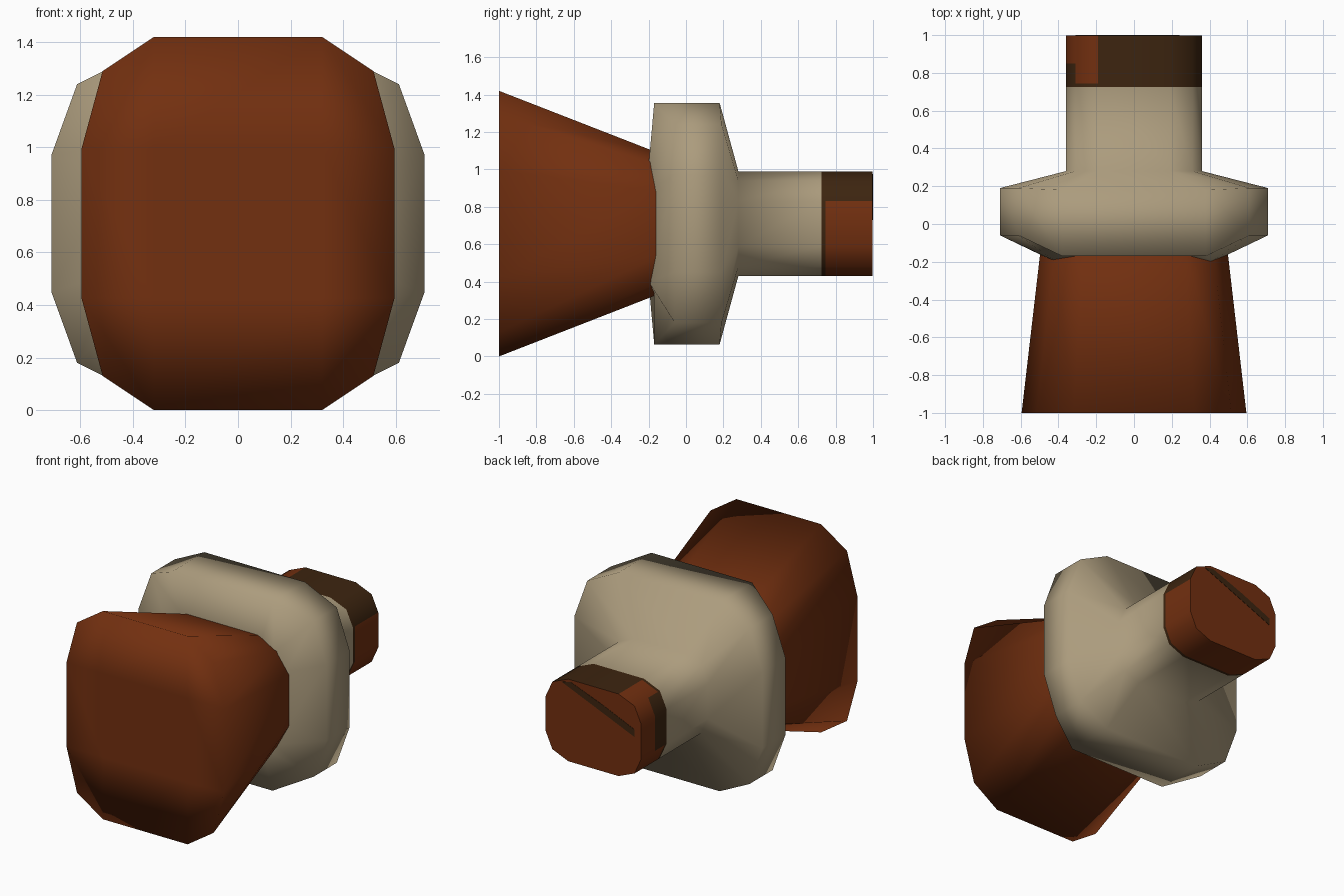
import bpy, bmesh, math

if "Cube" in bpy.data.objects:
    bpy.data.objects.remove(bpy.data.objects["Cube"])

CZ = 0.71  # height of the long axis


def material(name, rgb):
    m = bpy.data.materials.new(name)
    m.diffuse_color = (*rgb, 1)
    m.use_nodes = True
    m.node_tree.nodes["Principled BSDF"].inputs["Base Color"].default_value = m.diffuse_color
    return m


BROWN = material("rust_brown", (0.17, 0.029, 0.005))
DARK = material("dark_brown", (0.046, 0.018, 0.005))
CREAM = material("warm_beige", (0.41, 0.33, 0.205))


def ring(xs, zs, ys, half_round=((0, 2), (1, 1), (2, 0))):
    """12-point section; xs, zs = outer, corner, inner half sizes,
    ys = y of the side, corner and top points."""
    quarter = [(xs[a], zs[b], ys[i]) for i, (a, b) in enumerate(half_round)]
    pts = []
    for sx, sz in ((1, 1), (-1, 1), (-1, -1), (1, -1)):
        q = quarter if sx * sz > 0 else quarter[::-1]
        pts += [(sx * x, y, CZ + sz * z) for x, z, y in q]
    return pts


def grid_cap(bm, v, xi, zi):
    """Close a ring with a 3 x 3 patch of quads."""
    y = v[0].co.y
    c = [bm.verts.new((sx * xi, y, CZ + sz * zi))
         for sx, sz in ((1, 1), (-1, 1), (-1, -1), (1, -1))]
    for k in range(4):
        a = 3 * k
        bm.faces.new((v[a], v[a + 1], v[a + 2], c[k]))
        bm.faces.new((v[a + 2], v[(a + 3) % 12], c[(k + 1) % 4], c[k]))
    bm.faces.new(c)


def loft(name, rings, mats, cap_start=None, cap_end=None, rule=None, angle=None):
    bm = bmesh.new()
    loops = [[bm.verts.new(p) for p in r] for r in rings]
    for a, b in zip(loops, loops[1:]):
        for i in range(12):
            j = (i + 1) % 12
            bm.faces.new((a[i], a[j], b[j], b[i]))
    if cap_start:
        grid_cap(bm, loops[0], *cap_start)
    if cap_end:
        grid_cap(bm, loops[-1], *cap_end)
    bmesh.ops.recalc_face_normals(bm, faces=bm.faces)
    # open tubes: make sure the side walls face away from the axis
    f = min(bm.faces, key=lambda f: abs(f.normal.y))
    c = f.calc_center_median()
    if f.normal.x * c.x + f.normal.z * (c.z - CZ) < 0:
        bmesh.ops.reverse_faces(bm, faces=bm.faces)
    for f in bm.faces:
        f.smooth = True
        if rule:
            f.material_index = rule(f.calc_center_median())
    me = bpy.data.meshes.new(name)
    bm.to_mesh(me)
    bm.free()
    for m in mats:
        me.materials.append(m)
    ob = bpy.data.objects.new(name, me)
    bpy.context.collection.objects.link(ob)
    if angle:
        bpy.context.view_layer.objects.active = ob
        ob.select_set(True)
        bpy.ops.object.shade_smooth_by_angle(angle=math.radians(angle))
        ob.select_set(False)
    return ob


# Flared front block
loft("front_flare",
     [ring((.595, .515, .32), (.71, .58, .285), (-1,) * 3),
      ring((.495, .42, .268), (.375, .31, .17), (-.14,) * 3)],
     [BROWN], cap_start=(.32, .285))

# Wide collar running into the narrow stem
COL_X, COL_Z = (.71, .612, .38), (.645, .53, .26)
STEM_X, STEM_Z = (.36, .31, .19), (.28, .23, .12)
loft("collar_and_stem",
     [ring((.48, .41, .30), (.37, .31, .19), (-.17, -.20, -.17)),
      ring(COL_X, COL_Z, (-.06, -.06, -.17)),
      ring(COL_X, COL_Z, (.19, .19, .18)),
      ring(STEM_X, STEM_Z, (.28,) * 3),
      ring(STEM_X, STEM_Z, (.725,) * 3)],
     [CREAM])


# Rear tip, with a dark band, dark top and dark patch on the left side
def tip_rule(c):
    up = c.z - CZ
    if c.y < .745:
        return 1
    if up > .15 and c.x > -.21 and c.y < .999 - .004:
        return 1
    if c.x < -.28 and c.y < .86 and up > -.15:
        return 1
    return 0


loft("rear_tip",
     [ring(STEM_X, STEM_Z, (y,) * 3) for y in (.725, .745, .85, .998)],
     [BROWN, DARK], cap_end=(.19, .12), rule=tip_rule, angle=55)

# Slanted dark streak on the end face
bm = bmesh.new()
outline = [(.24, .25), (.17, .265), (-.08, .17), (-.31, .07), (-.31, .02), (-.12, .10)]
bm.faces.new([bm.verts.new((x, .9985, CZ + z)) for x, z in outline])
ext = bmesh.ops.extrude_face_region(bm, geom=bm.faces[:])
for v in ext["geom"]:
    if isinstance(v, bmesh.types.BMVert):
        v.co.y = 1.0
for v in bm.verts:
    if v.co.y < .999:
        v.co.y = .997
bmesh.ops.recalc_face_normals(bm, faces=bm.faces)
me = bpy.data.meshes.new("end_streak")
bm.to_mesh(me)
bm.free()
me.materials.append(DARK)
bpy.context.collection.objects.link(bpy.data.objects.new("end_streak", me))
